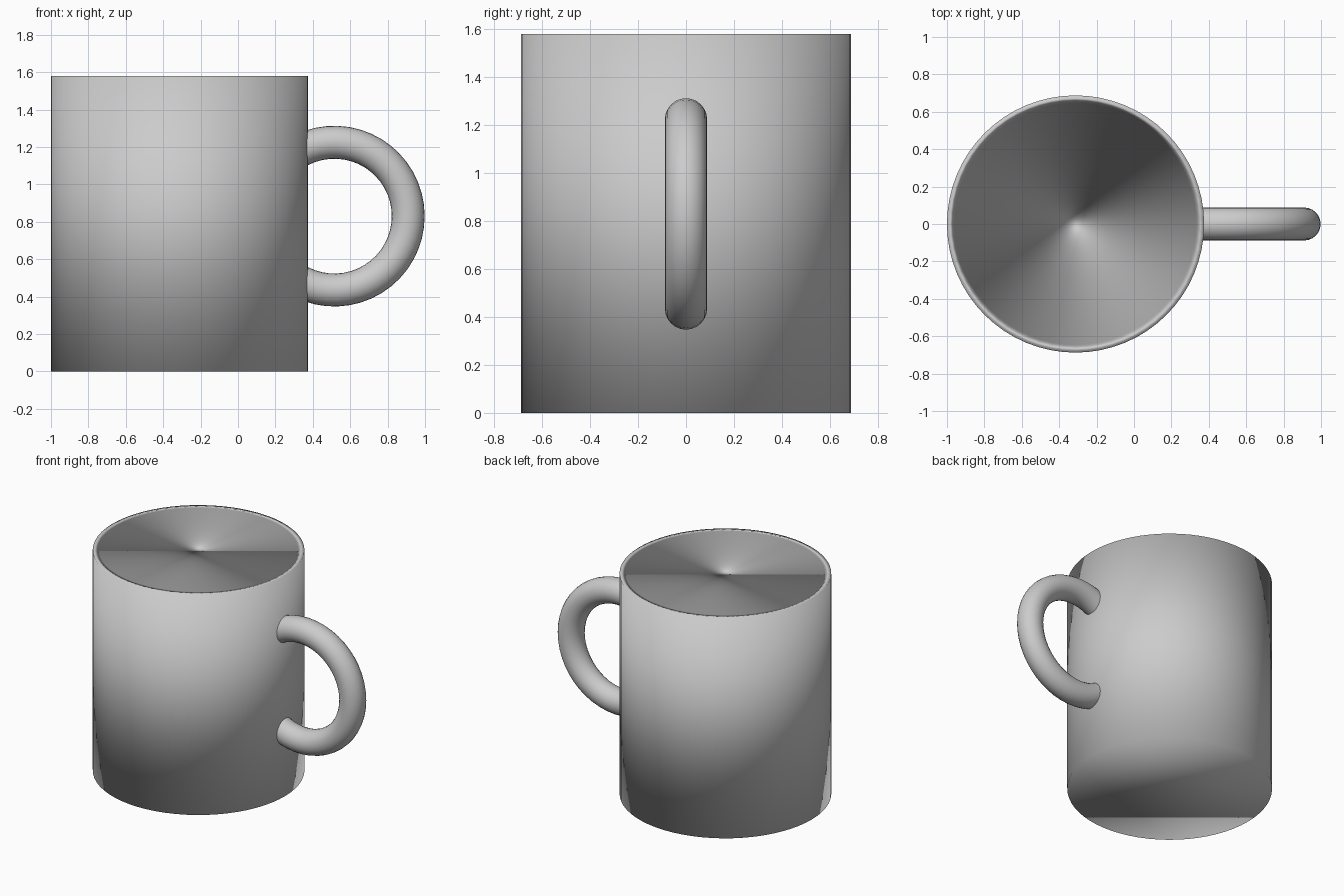
import bpy, bmesh
from math import radians, cos, sin, tau
from mathutils import Matrix, Vector

if "Cube" in bpy.data.objects:
    bpy.data.objects.remove(bpy.data.objects["Cube"])

CX, R, H = -0.3125, 0.6875, 1.58   # body axis, radius, height
WALL, SIDES = 0.042, 64


def finish(bm, name):
    for f in bm.faces:
        f.smooth = True
    mesh = bpy.data.meshes.new(name)
    bm.to_mesh(mesh)
    bm.free()
    obj = bpy.data.objects.new(name, mesh)
    bpy.context.collection.objects.link(obj)
    return obj


def ring(bm, radius, z):
    return [bm.verts.new((CX + radius * cos(tau * i / SIDES),
                          radius * sin(tau * i / SIDES), z)) for i in range(SIDES)]


# Mug body: outside wall, flat rim, inside wall and floor, in one smooth skin
bm = bmesh.new()
rings = [ring(bm, R, 0), ring(bm, R, H),
         ring(bm, R - WALL, H), ring(bm, R - WALL, 0.06)]
for low, high in zip(rings, rings[1:]):
    for i in range(SIDES):
        j = (i + 1) % SIDES
        bm.faces.new((low[i], low[j], high[j], high[i]))
bm.faces.new(rings[0][::-1])   # underside
bm.faces.new(rings[3])         # inside floor
# Lid of the cavity, level with the rim and facing down into it
bm.faces.new(rings[2][::-1])
finish(bm, "mug_body")

# Handle: round section swept round an arc whose ends sink into the wall
MAJOR, TUBE, SWEEP = 0.395, 0.088, 117
centre = Vector((0.515, 0, 0.83))
bm = bmesh.new()
turn = Matrix.Rotation(radians(SWEEP), 4, 'Y')
place = Matrix.Translation(centre) @ turn @ Matrix.Translation((MAJOR, 0, 0)) \
    @ Matrix.Rotation(radians(0), 4, 'X')
section = [bm.verts.new(place @ Vector((TUBE * cos(tau * i / 24), TUBE * sin(tau * i / 24), 0)))
           for i in range(24)]
edges = [bm.edges.new((section[i], section[(i + 1) % 24])) for i in range(24)]
bmesh.ops.spin(bm, geom=edges, cent=centre, axis=(0, -1, 0),
               angle=radians(2 * SWEEP), steps=32)
bmesh.ops.recalc_face_normals(bm, faces=bm.faces)
finish(bm, "handle")
